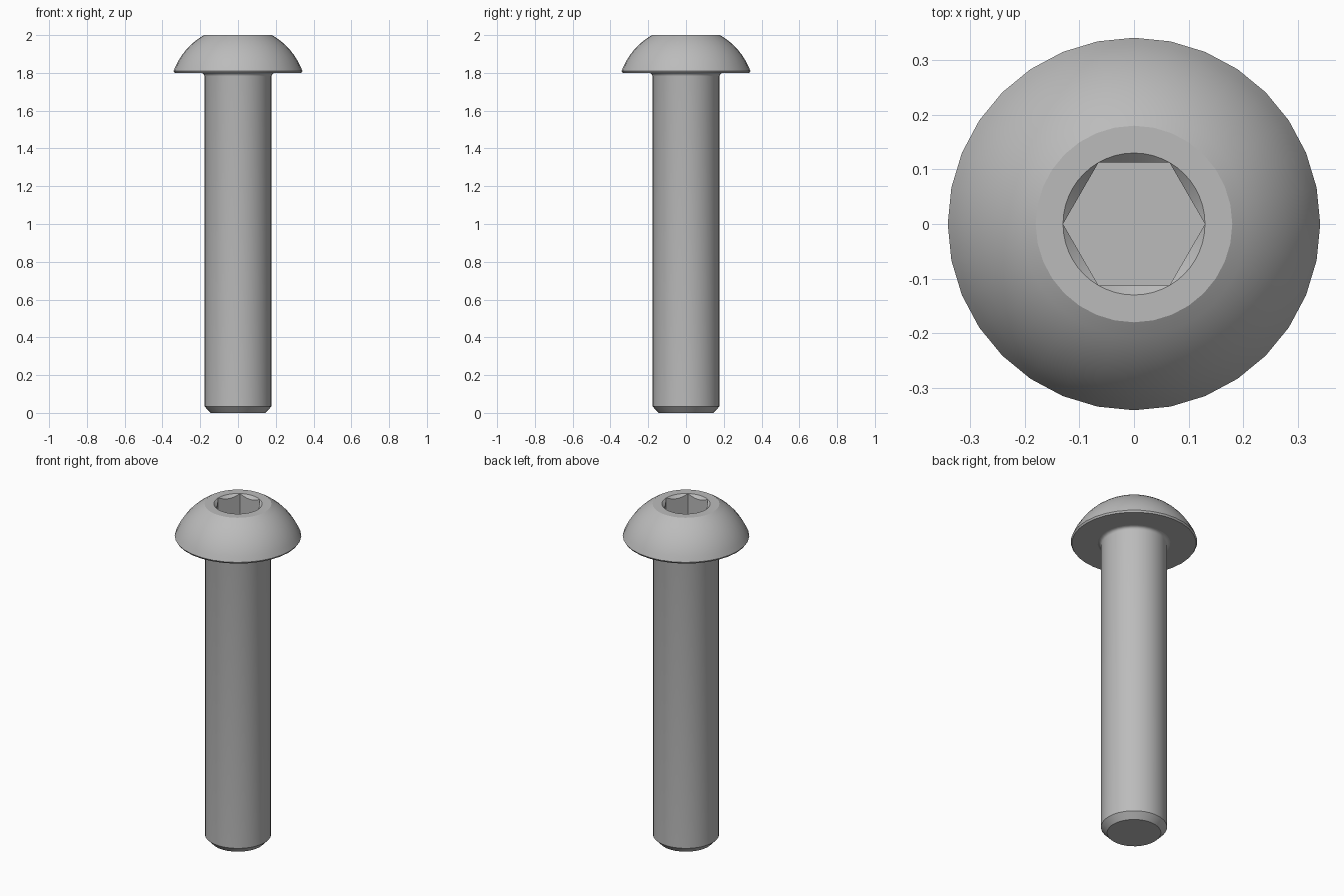
import bpy
import bmesh
from math import sin, cos, pi, radians, atan2, hypot

if "Cube" in bpy.data.objects:
    bpy.data.objects.remove(bpy.data.objects["Cube"], do_unlink=True)

SEGMENTS = 32
SHANK_R = 0.178
HEAD_R = 0.341
HEAD_BASE = 1.80
TOP = 2.0
FILLET = 0.018

steel = bpy.data.materials.new("grey steel")
steel.use_nodes = True
GREY = (0.5, 0.5, 0.5, 1)
steel.diffuse_color = GREY
steel.node_tree.nodes["Principled BSDF"].inputs["Base Color"].default_value = GREY


def add_ring(bm, count, point):
    """Closed loop of vertices; point(angle) gives radius and height."""
    ring = []
    for i in range(count):
        a = 2 * pi * i / count
        r, z = point(a)
        ring.append(bm.verts.new((r * cos(a), r * sin(a), z)))
    return ring


def skin(bm, a, b):
    n = len(a)
    for i in range(n):
        j = (i + 1) % n
        bm.faces.new((a[i], a[j], b[j], b[i]))


def lathe(bm, profile):
    rings = [add_ring(bm, SEGMENTS, lambda a, p=p: p) for p in profile]
    for a, b in zip(rings, rings[1:]):
        skin(bm, a, b)
    return rings


def finish(bm, name):
    bmesh.ops.remove_doubles(bm, verts=bm.verts, dist=0.0001)
    mesh = bpy.data.meshes.new(name)
    bm.to_mesh(mesh)
    bm.free()
    mesh.materials.append(steel)
    obj = bpy.data.objects.new(name, mesh)
    bpy.context.collection.objects.link(obj)
    bpy.ops.object.select_all(action='DESELECT')
    obj.select_set(True)
    bpy.context.view_layer.objects.active = obj
    bpy.ops.object.shade_smooth_by_angle(angle=radians(25))


# Shank with end chamfer and a fillet under the head
bm = bmesh.new()
profile = [(0.145, 0), (SHANK_R, 0.035)]
for i in range(5):
    t = i / 4 * pi / 2
    profile.append((SHANK_R + FILLET * (1 - cos(t)), HEAD_BASE - FILLET * (1 - sin(t))))
rings = lathe(bm, profile)
bm.faces.new(rings[0][::-1])
finish(bm, "shank")

# Domed head: flat underside, thin lip, spherical arc, flat top
bm = bmesh.new()
FLAT_R, LIP_Z = 0.18, 1.81
centre = (FLAT_R**2 + TOP**2 - HEAD_R**2 - LIP_Z**2) / (2 * (TOP - LIP_Z))
radius = hypot(HEAD_R, LIP_Z - centre)
start, end = atan2(LIP_Z - centre, HEAD_R), atan2(TOP - centre, FLAT_R)
profile = [(SHANK_R + FILLET, HEAD_BASE), (HEAD_R - 0.006, HEAD_BASE)]
for i in range(9):
    t = start + (end - start) * i / 8
    profile.append((radius * cos(t), centre + radius * sin(t)))
dome = lathe(bm, profile)

# Hexagonal socket with a conical lead-in
CORNER, FLOOR, SOCKET_SEGMENTS = 0.13, 1.87, 48


def hex_radius(a):
    return CORNER * cos(pi / 6) / cos(a % (pi / 3) - pi / 6)


rim = add_ring(bm, SOCKET_SEGMENTS, lambda a: (CORNER, TOP))
lead = add_ring(bm, SOCKET_SEGMENTS, lambda a: (hex_radius(a), TOP - CORNER + hex_radius(a)))
base = add_ring(bm, SOCKET_SEGMENTS, lambda a: (hex_radius(a), FLOOR))
skin(bm, rim, lead)
skin(bm, lead, base)
bm.faces.new(base)


# Flat annulus between the dome and the socket rim
def loop_edges(ring):
    return [bm.edges.get((v, ring[i - 1])) for i, v in enumerate(ring)]


bmesh.ops.bridge_loops(bm, edges=loop_edges(dome[-1]) + loop_edges(rim))
bmesh.ops.remove_doubles(bm, verts=bm.verts, dist=0.0001)
for f in bm.faces:
    f.normal_update()
    flat = all(abs(v.co.z - TOP) < 0.0001 for v in f.verts)
    if flat and f.normal.z < 0:
        f.normal_flip()
finish(bm, "head")
